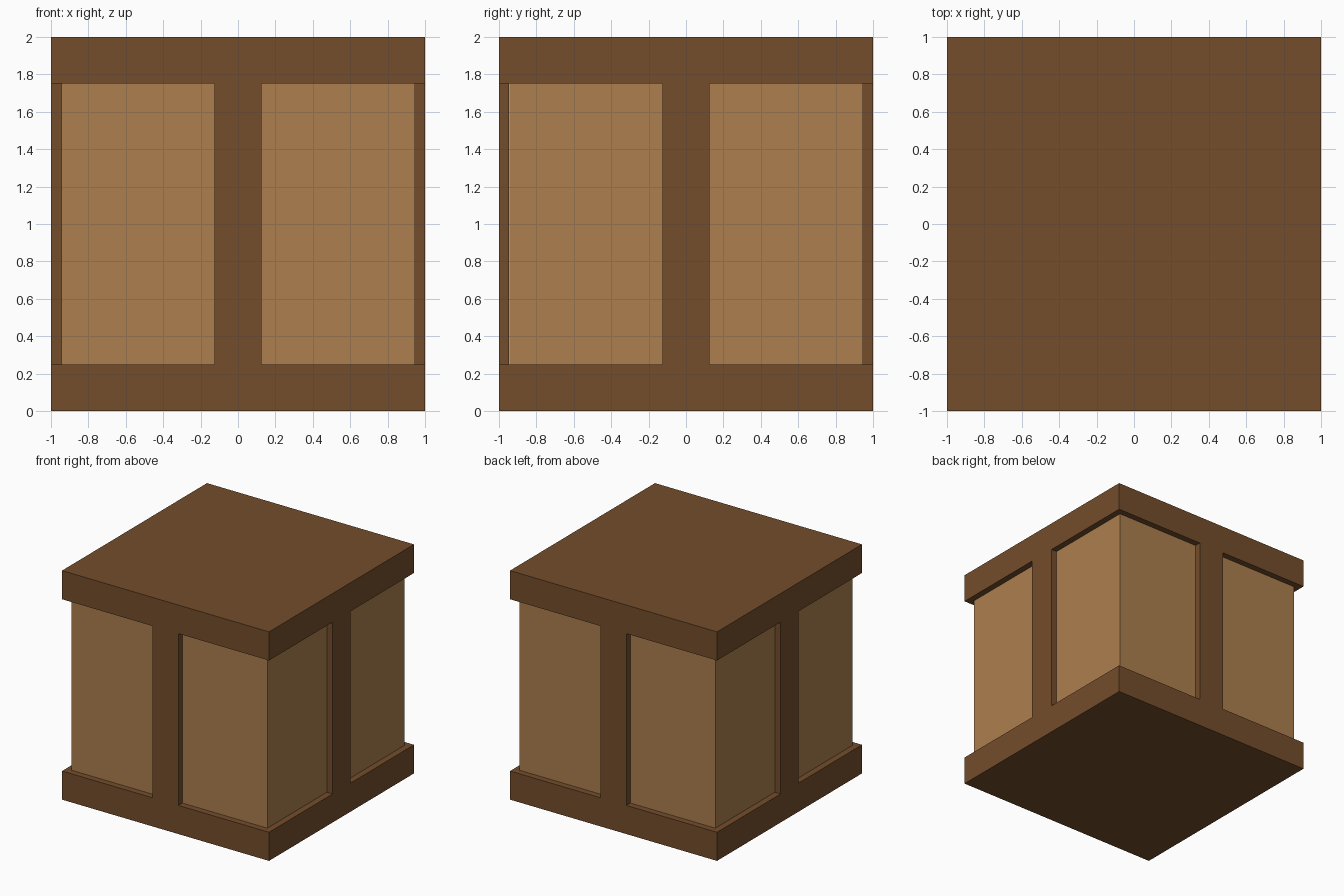
import bpy
import math
from mathutils import Matrix

if "Cube" in bpy.data.objects:
    bpy.data.objects.remove(bpy.data.objects["Cube"])


def make_material(name, rgb):
    mat = bpy.data.materials.new(name)
    mat.diffuse_color = (*rgb, 1.0)
    mat.use_nodes = True
    mat.node_tree.nodes["Principled BSDF"].inputs["Base Color"].default_value = mat.diffuse_color
    return mat


dark_wood = make_material("dark_wood", (0.174, 0.074, 0.025))
light_wood = make_material("light_wood", (0.413, 0.209, 0.076))


def box(name, size, center, mat, turn=0.0):
    """Box of given size, placed and then turned about the z axis."""
    bpy.ops.mesh.primitive_cube_add(size=1)
    obj = bpy.context.object
    obj.name = name
    obj.data.transform(Matrix.Rotation(turn, 4, 'Z')
                       @ Matrix.Translation(center)
                       @ Matrix.Diagonal((*size, 1.0)))
    obj.data.materials.append(mat)
    return obj


RIM = 0.25      # height of the slabs and width of the posts
CORE = 0.945    # half width of the recessed panels

# Base and lid slabs
box("base_slab", (2, 2, RIM), (0, 0, RIM / 2), dark_wood)
box("lid_slab", (2, 2, RIM), (0, 0, 2 - RIM / 2), dark_wood)

# Recessed panel body
box("panel_body", (2 * CORE, 2 * CORE, 2 - 2 * RIM), (0, 0, 1), light_wood)

# One upright post in the middle of each side
depth = 1 - CORE
for i, side in enumerate(("front", "right", "back", "left")):
    box(side + "_post", (RIM, depth, 2 - 2 * RIM),
        (0, -1 + depth / 2, 1), dark_wood, i * math.pi / 2)
